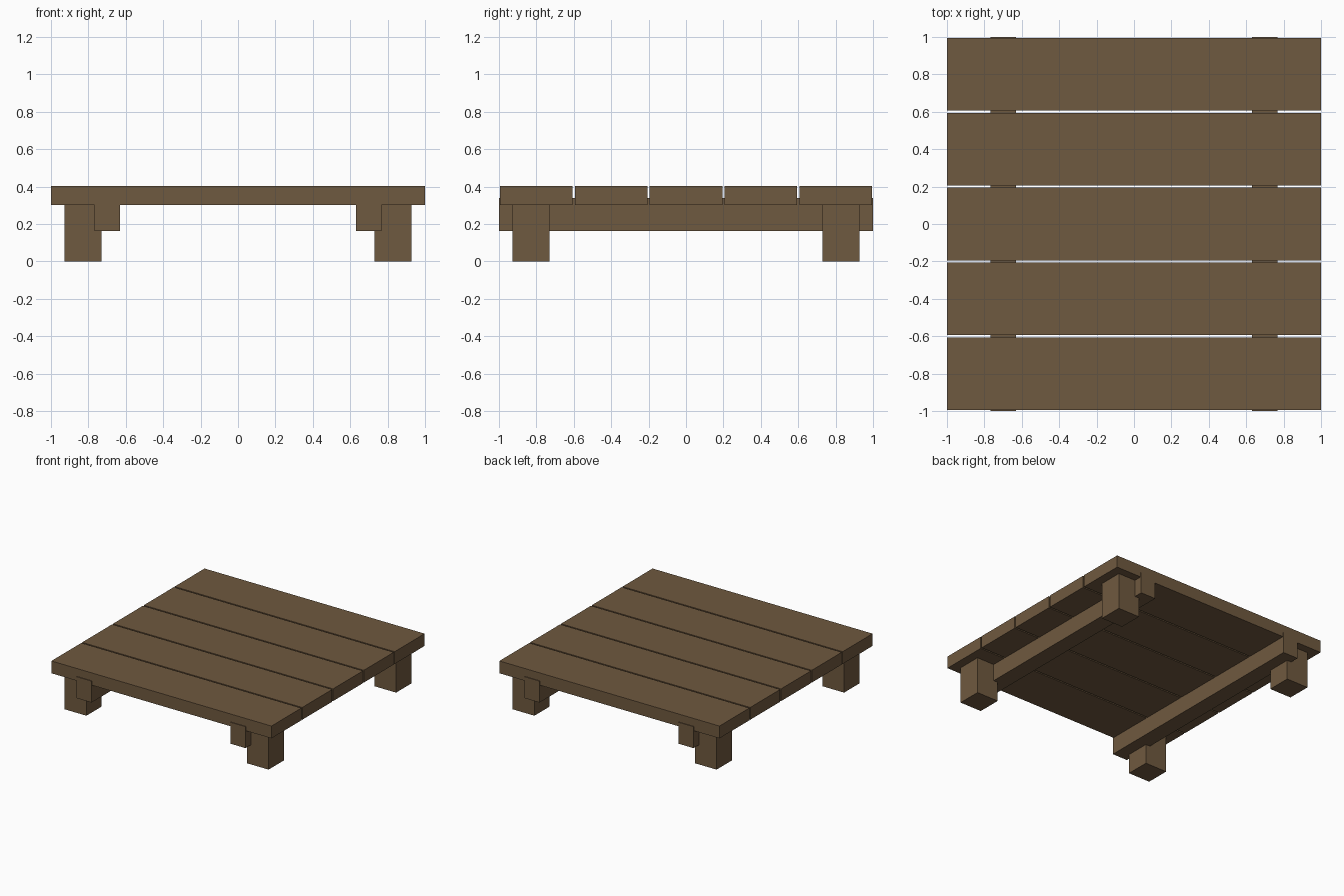
import bpy

default = bpy.data.objects.get("Cube")
if default:
    bpy.data.objects.remove(default, do_unlink=True)

# Single brown wood colour
wood = bpy.data.materials.new("brown_wood")
wood.use_nodes = True
colour = (0.159, 0.100, 0.050, 1)
wood.diffuse_color = colour
bsdf = next(n for n in wood.node_tree.nodes if n.type == 'BSDF_PRINCIPLED')
bsdf.inputs["Base Color"].default_value = colour
bsdf.inputs["Roughness"].default_value = 0.9


def box(name, centre, width, depth, bottom, top):
    """Flat-faced box standing between two heights."""
    x, y = centre
    bpy.ops.mesh.primitive_cube_add(size=1, location=(x, y, (bottom + top) / 2))
    obj = bpy.context.object
    obj.name = name
    obj.scale = (width, depth, top - bottom)
    bpy.ops.object.transform_apply(location=False, rotation=False, scale=True)
    obj.data.materials.append(wood)
    return obj


# Deck planks, separated by narrow gaps
PLANKS, PITCH = 5, 0.4
for i in range(PLANKS):
    y = (i - (PLANKS - 1) / 2) * PITCH
    box(f"deck_plank_{i + 1}", (0, y), 2.0, 0.388, 0.302, 0.403)

for side, sx in (("right", -1), ("left", 1)):
    # Support beam, let into the underside of the planks
    box(f"{side}_beam", (sx * 0.70, 0), 0.137, 2.0, 0.162, 0.338)
    # Square legs overlapping the outer side of the beam
    for end, sy in (("front", -1), ("back", 1)):
        box(f"{end}_{side}_leg", (sx * 0.828, sy * 0.828), 0.198, 0.198, 0, 0.31)
